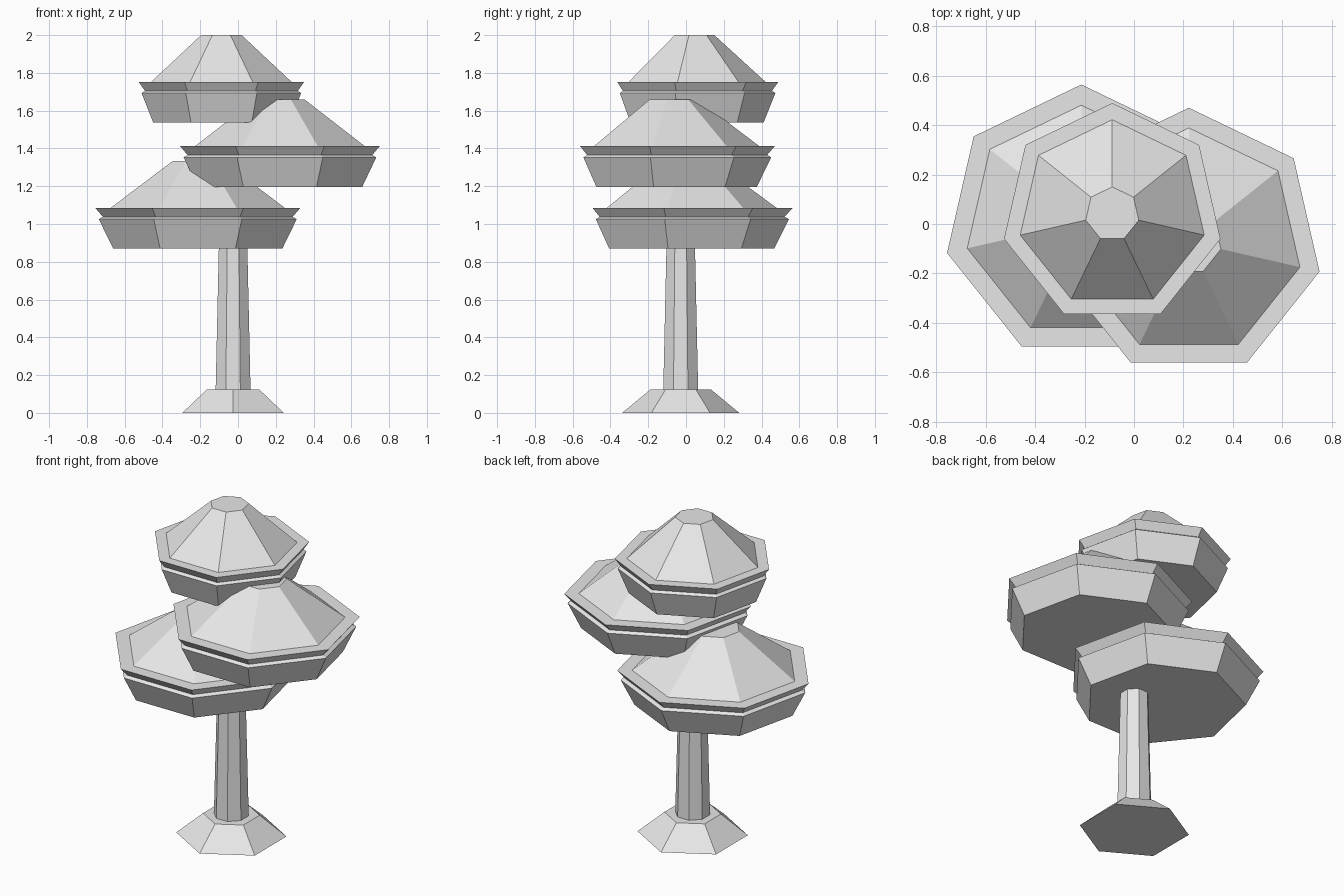
import bpy
import bmesh
from math import sin, cos, tau, pi

# Remove the default cube
cube = bpy.data.objects.get("Cube")
if cube:
    bpy.data.objects.remove(cube, do_unlink=True)

# Single flat colour
grey = bpy.data.materials.new("plain_grey")
grey.use_nodes = True
colour = (0.8, 0.8, 0.8, 1)
grey.diffuse_color = colour
grey.node_tree.nodes["Principled BSDF"].inputs["Base Color"].default_value = colour


def lathe(name, sides, profile, location, start):
    """Closed faceted solid from a (radius, height) profile, bottom to top."""
    bm = bmesh.new()
    rings = []
    for radius, z in profile:
        angles = [start + tau * i / sides for i in range(sides)]
        rings.append([bm.verts.new((radius * cos(a), radius * sin(a), z)) for a in angles])
    for low, high in zip(rings, rings[1:]):
        for i in range(sides):
            j = (i + 1) % sides
            bm.faces.new((low[i], low[j], high[j], high[i]))
    bm.faces.new(rings[0][::-1])
    bm.faces.new(rings[-1])
    mesh = bpy.data.meshes.new(name)
    bm.to_mesh(mesh)
    bm.free()
    mesh.materials.append(grey)
    obj = bpy.data.objects.new(name, mesh)
    obj.location = location
    bpy.context.collection.objects.link(obj)
    return obj


# Hexagonal foot and octagonal tapering trunk
axis = (-0.026, -0.028, 0)
lathe("foot", 6, [(0.31, 0), (0.159, 0.125)], axis, pi / 2)
lathe("trunk", 8, [(0.1, 0.12), (0.08, 0.95)], axis, pi / 8)

# Foliage tier: sloped bowl, lip, groove, rim, flat ledge, roof
tier = [(0.825, 0), (0.965, 0.156), (0.925, 0.168), (1, 0.215), (0.85, 0.215), (0.245, 0.463)]
tiers = {
    "lower_foliage": (0.557, (-0.213, 0.007, 0.87)),
    "middle_foliage": (0.542, (0.222, -0.072, 1.197)),
    "top_foliage": (0.449, (-0.088, 0.04, 1.537)),
}
for name, (size, place) in tiers.items():
    lathe(name, 7, [(r * size, z) for r, z in tier], place, pi / 2)
